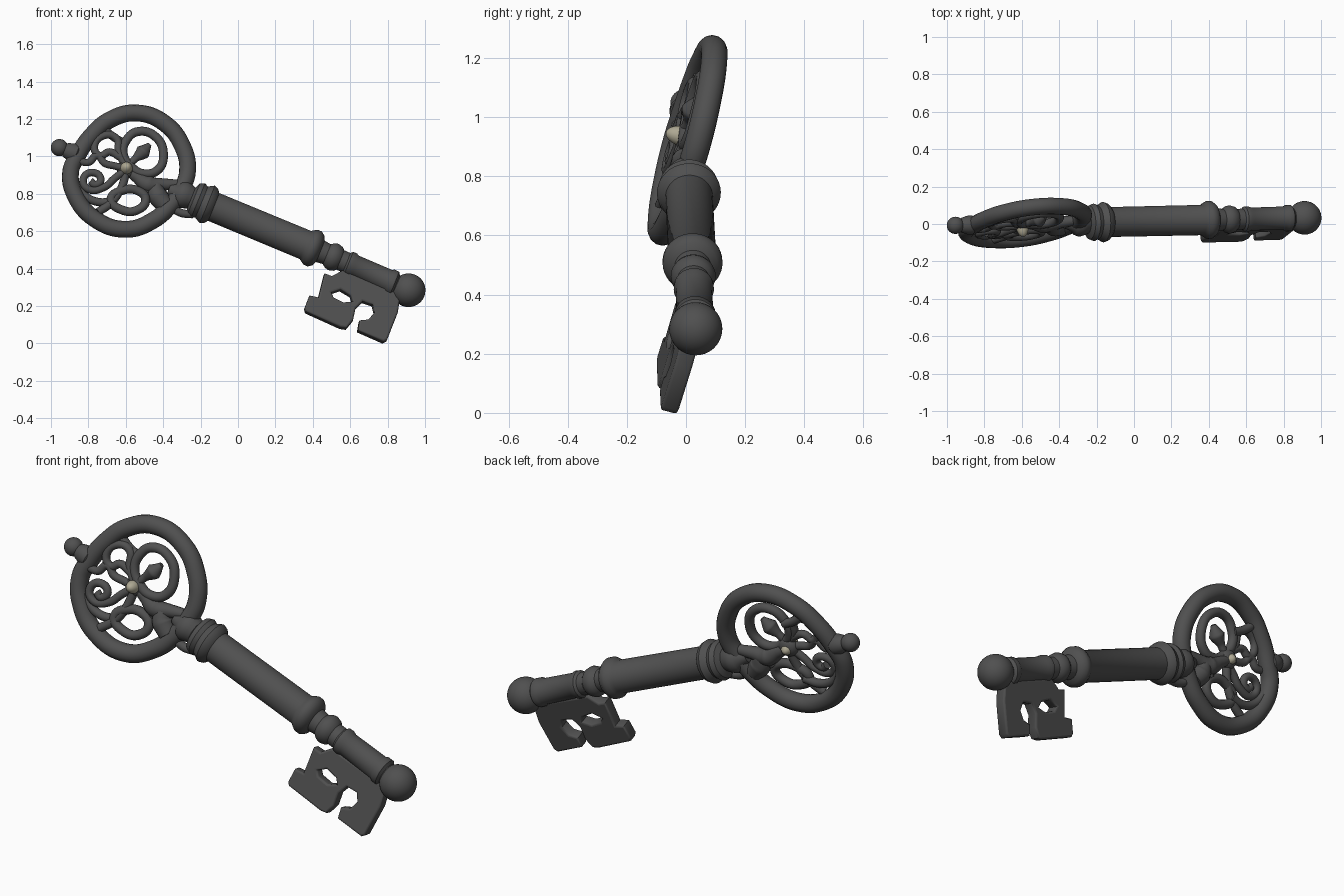
import bpy, bmesh, math
from mathutils import Vector

if "Cube" in bpy.data.objects:
    bpy.data.objects.remove(bpy.data.objects["Cube"])


def material(name, rgb):
    m = bpy.data.materials.new(name)
    m.diffuse_color = (*rgb, 1)
    m.use_nodes = True
    m.node_tree.nodes["Principled BSDF"].inputs["Base Color"].default_value = m.diffuse_color
    return m


IRON = material("dark_iron", (0.08, 0.08, 0.08))
CREAM = material("cream_stone", (0.42, 0.39, 0.29))

# Key axis (slightly bowed) and the tilted flat plane of the key
U = Vector((0.9256, 0.016, -0.378)).normalized()
N = Vector((0.124, -1, 0.26)).normalized()


def axis(x):
    t = (x + 0.0175) / 0.93
    return Vector((x, 0.013 + 0.02 * t, 0.664 - 0.4086 * (x + 0.0175) + 0.02 * (1 - t * t)))


def plane(x, z, w=0.0):
    c = axis(x)
    return Vector((x, c.y + 0.26 * (z - c.z), z)) + N * w


def finish(ob, mat, angle=40):
    ob.data.materials.clear()
    ob.data.materials.append(mat)
    bpy.ops.object.select_all(action='DESELECT')
    ob.select_set(True)
    bpy.context.view_layer.objects.active = ob
    if ob.type == 'CURVE':
        bpy.ops.object.convert(target='MESH')
        ob = bpy.context.object
    bpy.ops.object.shade_smooth_by_angle(angle=math.radians(angle))
    return ob


def add(name, data):
    ob = bpy.data.objects.new(name, data)
    bpy.context.collection.objects.link(ob)
    return ob


def lathe(name, profile, seg=40):
    """Turned part: profile of (centre x, radius) along the key axis."""
    a = N.cross(U).normalized()
    b = U.cross(a)
    bm = bmesh.new()
    rings = []
    for x, r in profile:
        c = axis(x)
        rings.append([bm.verts.new(c + (a * math.cos(t) + b * math.sin(t)) * r)
                      for t in (2 * math.pi * i / seg for i in range(seg))])
    for p, q in zip(rings, rings[1:]):
        for i in range(seg):
            j = (i + 1) % seg
            bm.faces.new((p[i], p[j], q[j], q[i]))
    bm.faces.new(rings[0])
    bm.faces.new(rings[-1])
    bmesh.ops.recalc_face_normals(bm, faces=bm.faces)
    me = bpy.data.meshes.new(name)
    bm.to_mesh(me)
    bm.free()
    return finish(add(name, me), IRON)


def ball(name, centre, radii, mat=IRON, along=None):
    bpy.ops.mesh.primitive_uv_sphere_add(segments=32, ring_count=20, location=centre)
    ob = bpy.context.object
    ob.name = name
    ob.scale = radii
    ob.rotation_mode = 'QUATERNION'
    ob.rotation_quaternion = (along or U).to_track_quat('Z', 'Y')
    return finish(ob, mat, 80)


def tube(name, pts, radius, closed=False, w=0.0):
    """Round bar through front-view points (x, z[, radius factor])."""
    cu = bpy.data.curves.new(name, 'CURVE')
    cu.dimensions = '3D'
    cu.bevel_depth = radius
    cu.bevel_resolution = 5
    cu.resolution_u = 8
    cu.use_fill_caps = True
    sp = cu.splines.new('BEZIER')
    sp.bezier_points.add(len(pts) - 1)
    sp.use_cyclic_u = closed
    for bp, p in zip(sp.bezier_points, pts):
        bp.co = plane(p[0], p[1], w)
        bp.radius = p[2] if len(p) > 2 else 1
        bp.handle_left_type = bp.handle_right_type = 'AUTO'
    return finish(add(name, cu), IRON, 60)


# Turned shaft with collars
lathe("shaft", [(-.37, .03), (-.335, .045), (-.32, .065), (-.295, .075), (-.27, .068), (-.25, .06),
                (-.238, .09), (-.215, .1), (-.195, .09), (-.185, .096), (-.165, .108), (-.145, .1),
                (-.13, .08), (.36, .081), (.375, .092), (.39, .101), (.41, .101), (.43, .085),
                (.44, .062), (.475, .057), (.49, .07), (.51, .076), (.535, .068), (.547, .056),
                (.58, .056), (.59, .067), (.61, .068), (.625, .061), (.8, .063), (.81, .07),
                (.835, .07), (.845, .055), (.9, .05)])
ball("end_ball", axis(.912), (.09, .09, .09))

# Knob on top of the bow
lathe("knob_neck", [(-.94, .025), (-.92, .04), (-.89, .05), (-.865, .05), (-.845, .03)])
ball("knob", axis(-.955), (.046, .046, .046))

# Bow ring
tube("bow_ring", [(-.86, 1.0), (-.785, 1.11), (-.685, 1.195), (-.54, 1.232), (-.39, 1.175),
                  (-.295, 1.05), (-.27, .92), (-.305, .82), (-.36, .74), (-.45, .66),
                  (-.60, .61), (-.765, .665), (-.87, .79), (-.895, .915)], .045, True)

# Filigree: petals, curls and stems
tube("upper_petal", [(-.60, 1.08), (-.535, 1.13), (-.44, 1.10), (-.40, 1.01), (-.43, .925),
                     (-.51, .905), (-.575, .945), (-.615, 1.01)], .024, True, .012)
tube("upper_leaf", [(-.60, .935, .7), (-.55, .985, .8), (-.51, 1.02, 1.6), (-.475, 1.06, .5)], .025, w=.015)
tube("lower_petal", [(-.68, .765), (-.62, .71), (-.54, .71), (-.495, .765), (-.53, .81),
                     (-.62, .815)], .024, True, .012)
tube("left_curl", [(-.60, .925), (-.66, .88), (-.72, .83), (-.80, .82), (-.83, .87), (-.785, .91),
                   (-.735, .875), (-.765, .845), (-.79, .865)], .02, w=.015)
tube("upper_left_curl", [(-.60, .94), (-.64, 1.02), (-.65, 1.09), (-.71, 1.11), (-.77, 1.05),
                         (-.74, 1.0), (-.69, 1.02), (-.63, .99)], .02, w=.015)
tube("side_curl", [(-.85, .97), (-.80, .965), (-.755, 1.0), (-.715, .96), (-.66, .945), (-.60, .93)],
     .02, w=.015)
tube("petal_stem", [(-.60, .93), (-.61, .87), (-.64, .80), (-.69, .74), (-.75, .70)], .022, w=.01)
tube("left_stem", [(-.87, .86), (-.82, .79), (-.74, .755), (-.66, .765)], .022)
tube("upper_stem", [(-.60, 1.07), (-.66, 1.10), (-.72, 1.15)], .022)
tube("cross_stem", [(-.60, .93, .8), (-.54, .89, 1.1), (-.48, .85, 1.6), (-.40, .85, 1.1), (-.30, .85, .8)], .03)
tube("bow_gusset", [(-.50, .80, .7), (-.46, .85, 1.2), (-.43, .79, 1.8), (-.39, .74, 1.6)], .03)
tube("neck_bar", [(-.38, .75), (-.31, .70), (-.24, .69)], .022)
ball("flower_centre", plane(-.60, .93, .005), (.05, .05, .035), IRON, N)
ball("centre_stone", plane(-.60, .93, .015), (.034, .034, .06), CREAM, N)

# Key bit: filled outline with a slot, laid into the key plane
outer = [(.46, .37), (.50, .355), (.556, .385), (.866, .257), (.852, .16), (.795, .015), (.775, .004),
         (.638, .064), (.647, .118), (.695, .123), (.727, .16), (.717, .203), (.663, .22),
         (.626, .182), (.612, .118), (.578, .077), (.545, .082), (.36, .166), (.355, .187),
         (.38, .251), (.428, .241), (.44, .29)]
slot = [(.497, .267), (.545, .283), (.599, .251), (.61, .219), (.561, .214), (.508, .241)]
cu = bpy.data.curves.new("key_bit", 'CURVE')
cu.dimensions = '2D'
cu.fill_mode = 'BOTH'
cu.extrude = .02
cu.bevel_depth = .01
cu.bevel_resolution = 2
cu.offset = -.01
for loop in (outer, slot):
    sp = cu.splines.new('POLY')
    sp.points.add(len(loop) - 1)
    sp.use_cyclic_u = True
    for pt, (x, z) in zip(sp.points, loop):
        pt.co = (x, z, 0, 1)
bit = finish(add("key_bit", cu), IRON, 50)
for v in bit.data.vertices:
    v.co = plane(v.co.x, v.co.y, v.co.z)
bit.data.update()
